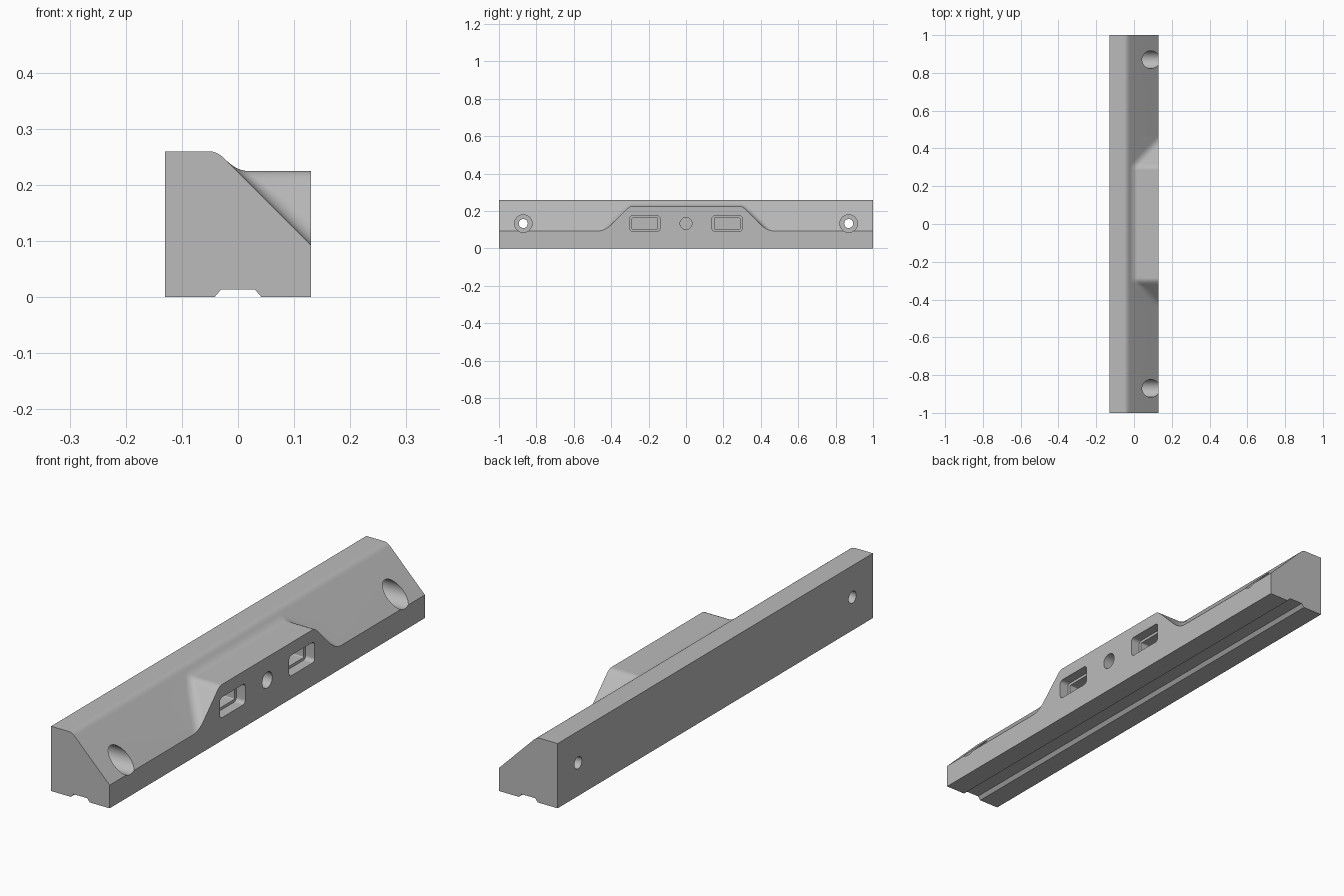
import bpy, bmesh, math

if "Cube" in bpy.data.objects:
    bpy.data.objects.remove(bpy.data.objects["Cube"])

grey = bpy.data.materials.new("plain grey")
grey.diffuse_color = (0.5, 0.5, 0.5, 1)
grey.use_nodes = True
grey.node_tree.nodes["Principled BSDF"].inputs["Base Color"].default_value = grey.diffuse_color


def smax(a, b, k):
    h = max(k - abs(a - b), 0) / k
    return max(a, b) + h * h * k / 4


def smin(a, b, k):
    return -smax(-a, -b, k)


def make_object(name, bm):
    bmesh.ops.remove_doubles(bm, verts=bm.verts, dist=1e-5)
    bmesh.ops.recalc_face_normals(bm, faces=bm.faces)
    mesh = bpy.data.meshes.new(name)
    bm.to_mesh(mesh)
    bm.free()
    mesh.materials.append(grey)
    ob = bpy.data.objects.new(name, mesh)
    bpy.context.collection.objects.link(ob)
    return ob


def loft(name, rings):
    """Closed solid through rings with equal point counts."""
    bm = bmesh.new()
    vs = [[bm.verts.new(p) for p in r] for r in rings]
    n = len(rings[0])
    for a, b in zip(vs, vs[1:]):
        for i in range(n):
            j = (i + 1) % n
            bm.faces.new((a[i], a[j], b[j], b[i]))
    bm.faces.new(vs[0])
    bm.faces.new(vs[-1])
    return make_object(name, bm)


# cross-section at station y: bottom groove, flat top, 45 degree slope, raised boss
def section(y):
    boss = smin(0.225, 0.527 - abs(y), 0.015)
    c = 0.223 - boss                       # where the boss meets the slope
    k = min(0.035, 0.02 + max(c + 0.002, 0) * 0.3)
    xs = [-0.13] + [-0.037 + 0.014 * t / 4 for t in range(-4, 5)]
    xs += [min(0.13, c + k * t / 6) for t in range(-6, 7)] + [0.13]
    pts = []
    for x in xs:
        slope = smin(0.26, 0.223 - x, 0.014)
        pts.append((x, y, smax(slope, boss, k)))
    under = [(0.13, 0), (0.042, 0), (0.03, 0.014),
             (-0.03, 0.014), (-0.042, 0), (-0.13, 0)]
    return pts + [(x, y, z) for x, z in under]


half = [0.27] + [0.28 + 0.005 * i for i in range(9)] + [0.33 + 0.01 * i for i in range(18)] + [1.0]
stations = [-y for y in reversed(half)] + half
body = loft("jaw_bar", [section(y) for y in stations])


# rounded rectangle prism along x (a cylinder when fully rounded)
def cutter(name, y, z, w, h, r, x0, x1, seg=12):
    outline = []
    for q, (sy, sz) in enumerate([(1, 1), (-1, 1), (-1, -1), (1, -1)]):
        for i in range(seg + 1):
            a = math.pi / 2 * (q + i / seg)
            outline.append((y + sy * (w / 2 - r) + r * math.cos(a),
                            z + sz * (h / 2 - r) + r * math.sin(a)))
    return loft(name, [[(x, p, q) for p, q in outline] for x in (x0, x1)])


Z = 0.133
cutters = [cutter("centre_hole", 0, Z, 0.064, 0.064, 0.032, 0.03, 0.2)]
for s in (-1, 1):
    # screw holes with counterbores, stepped pockets
    cutters += [
        cutter("counterbore", s * 0.87, Z, 0.094, 0.094, 0.047, 0.0, 0.3),
        cutter("screw_hole", s * 0.87, Z, 0.048, 0.048, 0.024, -0.2, 0.05),
        cutter("pocket", s * 0.22, Z, 0.162, 0.082, 0.015, 0.09, 0.2),
        cutter("inner_pocket", s * 0.22, Z, 0.136, 0.06, 0.004, 0.04, 0.1),
    ]
for c in cutters:
    c.hide_render = True
    m = body.modifiers.new(c.name, 'BOOLEAN')
    m.operation = 'DIFFERENCE'
    m.solver = 'EXACT'
    m.object = c

# bake the cuts and drop the cutters
deps = bpy.context.evaluated_depsgraph_get()
result = bpy.data.meshes.new_from_object(body.evaluated_get(deps))
body.modifiers.clear()
body.data = result
for c in cutters:
    bpy.data.objects.remove(c)

bpy.context.view_layer.objects.active = body
body.select_set(True)
bpy.ops.object.shade_smooth_by_angle(angle=math.radians(25))
